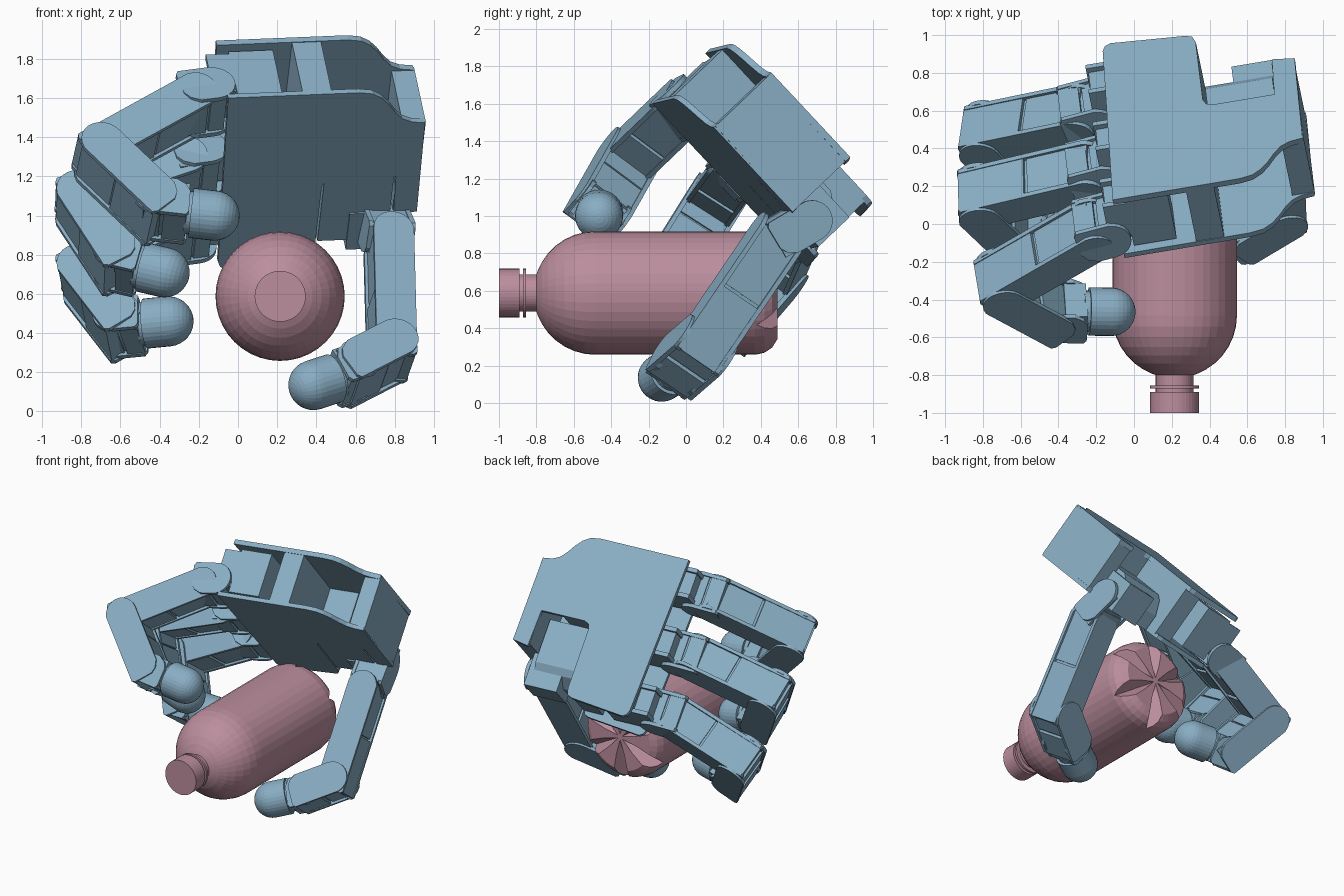
import bpy, bmesh
from math import sin, cos, pi, radians
from mathutils import Vector as V

if "Cube" in bpy.data.objects:
    bpy.data.objects.remove(bpy.data.objects["Cube"])


def material(name, col):
    m = bpy.data.materials.new(name)
    m.diffuse_color = (*col, 1)
    m.use_nodes = True
    m.node_tree.nodes["Principled BSDF"].inputs["Base Color"].default_value = m.diffuse_color
    return m


BLUE = material("blue_plastic", (0.25, 0.42, 0.55))
PINK = material("pink_plastic", (0.50, 0.27, 0.34))


def finish(name, bm, mat):
    bmesh.ops.recalc_face_normals(bm, faces=bm.faces[:])
    me = bpy.data.meshes.new(name)
    bm.to_mesh(me)
    bm.free()
    ob = bpy.data.objects.new(name, me)
    bpy.context.collection.objects.link(ob)
    me.materials.append(mat)
    return ob


def prism(name, pts, frame, h0, h1):
    """Extrude a 2D outline (X, Y of the frame) along the frame's Z."""
    o, X, Y, Z = frame
    bm = bmesh.new()
    lo = [bm.verts.new(o + X * a + Y * b + Z * h0) for a, b in pts]
    hi = [bm.verts.new(o + X * a + Y * b + Z * h1) for a, b in pts]
    bm.faces.new(lo)
    bm.faces.new(hi)
    n = len(pts)
    for i in range(n):
        j = (i + 1) % n
        bm.faces.new((lo[i], lo[j], hi[j], hi[i]))
    return finish(name, bm, BLUE)


def box(name, frame, x, y, z):
    return prism(name, [(x[0], y[0]), (x[1], y[0]), (x[1], y[1]), (x[0], y[1])], frame, *z)


def lathe(name, prof, o, axis, mat, seg=32):
    """Revolve (radius, distance along axis) points; closed with flat caps."""
    axis = axis.normalized()
    X = axis.orthogonal().normalized()
    Y = axis.cross(X)
    bm = bmesh.new()
    rings = [[bm.verts.new(o + axis * d + (X * cos(2 * pi * i / seg) + Y * sin(2 * pi * i / seg)) * r)
              for i in range(seg)] for r, d in prof]
    for A, B in zip(rings, rings[1:]):
        for i in range(seg):
            j = (i + 1) % seg
            bm.faces.new((A[i], A[j], B[j], B[i]))
    bm.faces.new(rings[0])
    bm.faces.new(rings[-1])
    return finish(name, bm, mat)


# ---- palm frame: W towards wrist, U across the fingers, N out of the back ----
O = V((-0.05, -0.18, 1.60))
W = V((0.985, 0.165, 0.04)).normalized()
N = V((-0.17, 0.71, 0.68))
N = (N - W * N.dot(W)).normalized()
U = W.cross(N)
if U.z > 0:
    U = -U
PALM = (O, W, U, N)


def local(a, b, c):
    return O + W * a + U * b + N * c


# palm shells with an S-curve towards the wrist and a thumb notch
outline = [(0, 0), (0.68, 0), (0.75, 0.012), (0.80, 0.045), (0.84, 0.09), (0.88, 0.15), (0.92, 0.195),
           (0.97, 0.22), (1.04, 0.23), (1.05, 0.85), (0.93, 0.87), (0.92, 0.60), (0.59, 0.60),
           (0.555, 0.615), (0.54, 0.65), (0.54, 1.10), (0.525, 1.145), (0.49, 1.16),
           (0.09, 1.20), (0.06, 1.185), (0.045, 1.15)]
prism("palm_inner_plate", outline, PALM, 0, 0.03)
prism("palm_back_plate", outline, PALM, 0.395, 0.43)
box("palm_middle_wall", PALM, (0.39, 0.54), (0.004, 1.12), (0.02, 0.40))
box("palm_wrist_block", PALM, (0.925, 1.045), (0.232, 0.85), (0.01, 0.42))
box("palm_notch_wall", PALM, (0.54, 0.76), (0.57, 0.60), (0.02, 0.40))

# thumb motor with rounded back edges sitting in the notch
motor = [(0.60, 0.0), (1.03, 0.0), (1.03, 0.12), (0.97, 0.22), (0.92, 0.25), (0.60, 0.25)]
prism("thumb_motor", motor, (O, U, N, W), 0.55, 0.91)
box("thumb_motor_bracket", PALM, (0.70, 0.95), (0.84, 1.09), (-0.01, 0.22))


def link(name, p, q, axis, w, h=0.105):
    """Finger segment: two side plates around a grooved servo body."""
    X = (q - p).normalized()
    L = (q - p).length
    f = (p, X, axis.cross(X), axis)
    pts = [(-0.02, h)]
    pts += [(h * cos(radians(t)), h * sin(radians(t))) for t in range(120, 271, 15)]
    pts += [(L + 0.01, -h), (L + 0.06, -h * 0.75), (L + 0.085, -h * 0.4), (L + 0.09, h * 0.8), (L + 0.075, h)]
    for s in (-1, 1):
        e = sorted((s * w / 2, s * (w / 2 - 0.025)))
        prism(name + "_side_plate", pts, f, *e)
    k = w / 2 - 0.02
    mid = L * 0.5
    box(name + "_servo", f, (-0.05, mid - 0.008), (-h * 0.85, h * 0.85), (-k, k))
    box(name + "_servo_cap", f, (mid + 0.008, L + 0.08), (-h * 0.92, h * 0.95), (-k, k))
    box(name + "_servo_core", f, (-0.04, L + 0.06), (-h * 0.75, h * 0.75), (-k, k))


def finger(name, K, J2, J3, T):
    axis = -((J2 - K).cross(J3 - J2)).normalized()
    link(name + "_proximal", K, J2, axis, 0.27)
    link(name + "_middle", J2, J3, axis, 0.30, 0.11)
    d = (T - J3).normalized()
    ax = (axis - d * axis.dot(d)).normalized()
    link(name + "_distal", J3, T - d * 0.22, ax, 0.26, 0.11)
    # rounded fingertip pad
    prof = [(0.11, -0.15), (0.11, -0.12), (0.128, -0.12)]
    prof += [(0.128 * cos(i * pi / 16.2), 0.128 * sin(i * pi / 16.2)) for i in range(9)]
    lathe(name + "_tip", prof, T, d, BLUE)


# three fingers: name, spread position, joints in world space
fingers = [
    ("index_finger", 0.14, (-0.71, -0.31, 1.30), (-0.43, -0.46, 1.035), (-0.12, -0.465, 1.0)),
    ("middle_finger", 0.585, (-0.82, 0.14, 1.06), (-0.63, -0.04, 0.77), (-0.375, -0.08, 0.71)),
    ("ring_finger", 1.03, (-0.80, 0.47, 0.68), (-0.61, 0.26, 0.435), (-0.355, 0.21, 0.46)),
]
for name, b, j2, j3, t in fingers:
    finger(name, local(-0.15, b, 0.11), V(j2), V(j3), V(t))
    # motor inside the palm and the knuckle joint in front of it
    box(name + "_motor", PALM, (0.06, 0.29), (b - 0.11, b + 0.11), (0.05, 0.375))
    link(name + "_knuckle", local(-0.06, b, 0.125), local(-0.14, b, 0.115), U, 0.27, 0.115)
    box(name + "_motor_neck", PALM, (-0.05, 0.08), (b - 0.09, b + 0.09), (0.10, 0.33))
    for s in (-0.11, 0.08):
        box(name + "_hinge_tab", PALM, (-0.06, 0.07), (b + s, b + s + 0.03), (0.13, 0.36))

# thumb
finger("thumb", V((0.77, 0.47, 0.86)), V((0.785, 0.09, 0.30)), V((0.60, -0.02, 0.205)), V((0.385, -0.13, 0.135)))
link("thumb_knuckle", V((0.73, 0.66, 0.98)), V((0.76, 0.54, 0.91)), V((-1, -0.15, 0.05)).normalized(), 0.24, 0.11)

# ---- bottle: axis along y ----
C = V((0.215, 0, 0.588))
prof = [(0.13, -1.0), (0.13, -0.89), (0.10, -0.89), (0.10, -0.872), (0.13, -0.872), (0.13, -0.855),
        (0.10, -0.855), (0.10, -0.80)]
prof += [(0.33 * cos(radians(t)), -0.485 - 0.33 * sin(radians(t))) for t in (68, 60, 50, 40, 30, 20, 10, 0)]
prof += [(0.33, 0.37), (0.32, 0.42), (0.295, 0.46), (0.25, 0.49)]
bottle = lathe("bottle", prof, C, V((0, 1, 0)), PINK, 40)

# radial V-grooves in the bottle base
bm = bmesh.new()
for i in range(6):
    t = 2 * pi * i / 6 + 0.5
    R, S, Y = V((cos(t), 0, sin(t))), V((-sin(t), 0, cos(t))), V((0, 1, 0))
    pts = [(0.02, 0, 0.47), (0.02, 0, 0.54), (0.42, 0.12, 0.54), (0.42, -0.12, 0.54), (0.42, 0, 0.35)]
    vs = [bm.verts.new(C + R * r + S * s + Y * y) for r, s, y in pts]
    bmesh.ops.convex_hull(bm, input=vs)
cutter = finish("base_groove_cutter", bm, PINK)
cutter.hide_render = True
mod = bottle.modifiers.new("grooves", 'BOOLEAN')
mod.operation = 'DIFFERENCE'
mod.solver = 'EXACT'
mod.object = cutter
bpy.context.view_layer.objects.active = bottle
bottle.select_set(True)
bpy.ops.object.modifier_apply(modifier=mod.name)
bpy.data.objects.remove(cutter)
